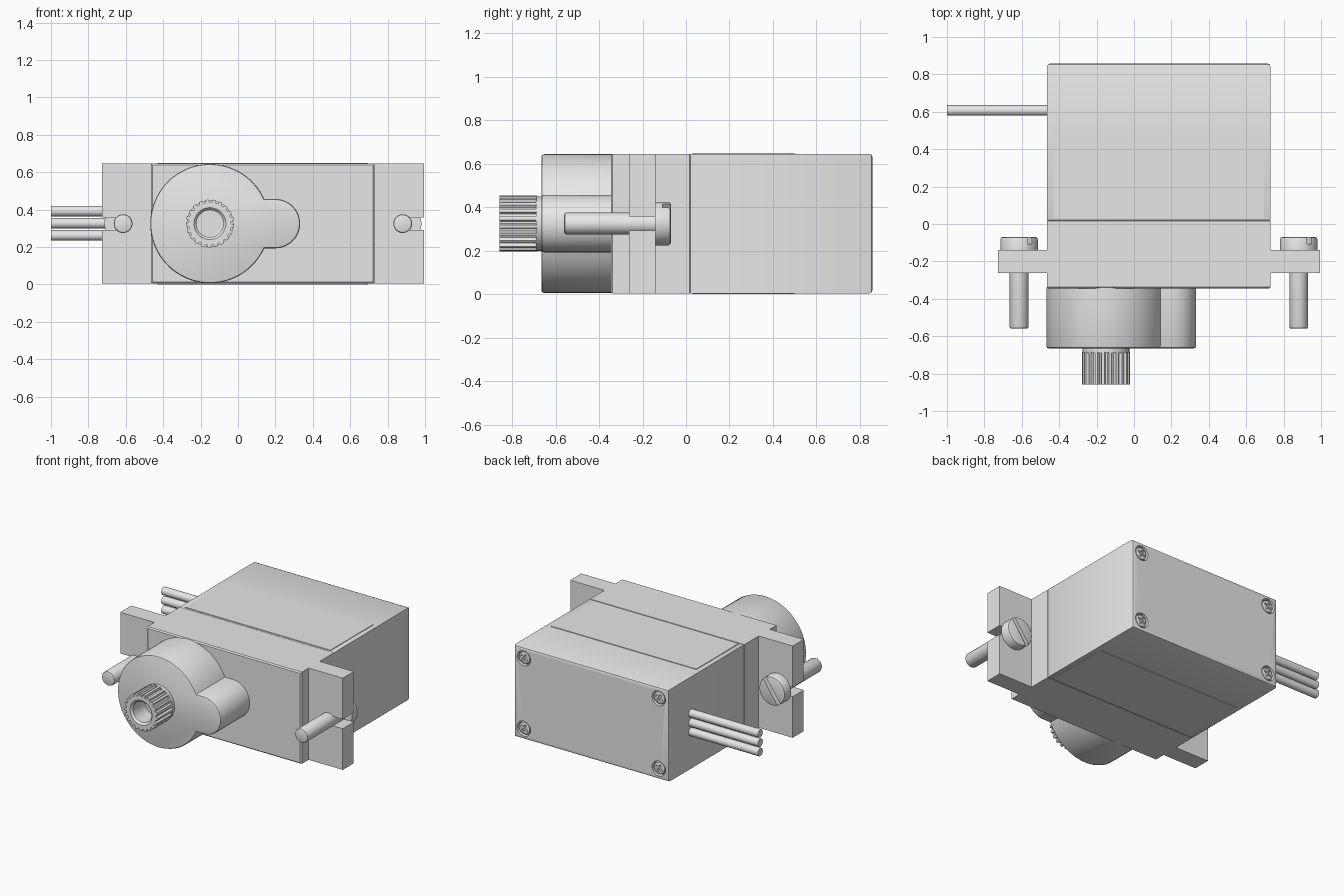
import bpy, bmesh
from math import sin, cos, pi, asin, radians, sqrt
from mathutils import Matrix

if "Cube" in bpy.data.objects:
    bpy.data.objects.remove(bpy.data.objects["Cube"])

grey = bpy.data.materials.new("light_grey")
grey.use_nodes = True
GREY = (0.8, 0.8, 0.8, 1)
grey.diffuse_color = GREY
grey.node_tree.nodes["Principled BSDF"].inputs["Base Color"].default_value = GREY

MID_X, MID_Z = 0.133, 0.325      # centre of the case
LEFT, RIGHT = -0.465, 0.73       # case ends
LOW, HIGH = 0.004, 0.646         # case bottom and top
HUB_X = -0.15                    # output shaft axis


def arc(cx, cz, r, a0=0, a1=2 * pi, n=40, closed=True):
    """Points on an arc in the x-z plane."""
    steps = n if closed else n - 1
    return [(cx + r * cos(a0 + (a1 - a0) * i / steps),
             cz + r * sin(a0 + (a1 - a0) * i / steps)) for i in range(n)]


def rect(x0, x1, z0, z1):
    return [(x0, z0), (x1, z0), (x1, z1), (x0, z1)]


def prism(name, points, y0, y1, front=0, back=0, segments=2):
    """Extrude an x-z outline along y, rounding the front or back rim."""
    bm = bmesh.new()
    a = [bm.verts.new((x, y0, z)) for x, z in points]
    b = [bm.verts.new((x, y1, z)) for x, z in points]
    bm.faces.new(a)
    bm.faces.new(b[::-1])
    for i in range(len(a)):
        j = (i + 1) % len(a)
        bm.faces.new((a[j], a[i], b[i], b[j]))
    bmesh.ops.recalc_face_normals(bm, faces=bm.faces)
    for size, y in ((front, y0), (back, y1)):
        if size:
            rim = [e for e in bm.edges
                   if all(abs(v.co.y - y) < 1e-5 for v in e.verts)]
            bmesh.ops.bevel(bm, geom=rim, offset=size, segments=segments,
                            profile=0.5, affect='EDGES')
    mesh = bpy.data.meshes.new(name)
    bm.to_mesh(mesh)
    bm.free()
    mesh.materials.append(grey)
    obj = bpy.data.objects.new(name, mesh)
    bpy.context.collection.objects.link(obj)
    return obj


def activate(obj):
    bpy.ops.object.select_all(action='DESELECT')
    obj.select_set(True)
    bpy.context.view_layer.objects.active = obj


def cut(obj, cutter):
    """Subtract a helper solid and discard it."""
    cutter.hide_render = True
    activate(obj)
    mod = obj.modifiers.new("cut", 'BOOLEAN')
    mod.operation = 'DIFFERENCE'
    mod.solver = 'EXACT'
    mod.object = cutter
    bpy.ops.object.modifier_apply(modifier=mod.name)
    bpy.data.objects.remove(cutter)


def slot(x, z, angle, length, width, y0, y1):
    """Straight screwdriver slot used as a cutter."""
    obj = prism("slot_cutter", rect(-length, length, -width, width), y0, y1)
    obj.data.transform(Matrix.Translation((x, 0, z)) @ Matrix.Rotation(-angle, 4, 'Y'))
    return obj


parts = []

# Case halves, with a fine seam between them
body = rect(LEFT, RIGHT, LOW, HIGH)
parts.append(prism("front_case", body, -0.345, 0.02, front=0.008, back=0.003, segments=1))
rear = prism("rear_case", body, 0.02, 0.858, front=0.003, back=0.016)
parts.append(rear)

# Thin labels on the top and bottom
for name, z0, z1 in (("bottom_label", 0, LOW), ("top_label", HIGH, 0.65)):
    parts.append(prism(name, rect(LEFT + 0.035, RIGHT - 0.035, z0, z1), 0.03, 0.5))

# Gear housing: round hub merged with a narrow lobe
R, r = 0.319, 0.132
a = asin(r / R)
outline = arc(HUB_X, MID_Z, R, a, 2 * pi - a, 64, False)
outline += arc(0.2, MID_Z, r, -pi / 2, pi / 2, 24, False)
parts.append(prism("gear_housing", outline, -0.665, -0.34, front=0.012))

# Output shaft: neck and splined tip with a bore
teeth, spline = 21, []
for i in range(teeth):
    for step, rad in ((0, 0.114), (0.3, 0.114), (0.45, 0.129), (0.85, 0.129)):
        t = 2 * pi * (i + step) / teeth
        spline.append((HUB_X + rad * cos(t), MID_Z + rad * sin(t)))
shaft = prism("output_spline", spline, -0.857, -0.685)
cut(shaft, prism("bore_cutter", arc(HUB_X, MID_Z, 0.072), -0.9, -0.71))
cone = prism("chamfer_cutter", arc(HUB_X, MID_Z, 0.1), -0.872, -0.842)
for v in cone.data.vertices:
    if v.co.y > -0.85:
        v.co.x = HUB_X + (v.co.x - HUB_X) * 0.71
        v.co.z = MID_Z + (v.co.z - MID_Z) * 0.71
cut(shaft, cone)
parts.append(shaft)
parts.append(prism("shaft_neck", arc(HUB_X, MID_Z, 0.125), -0.69, -0.66))

# Mounting ears with open slots, and their slotted screws
for side, s in (("right", -1), ("left", 1)):
    inner, hole, outer = (MID_X + s * d for d in (0.59, 0.7475, 0.861))
    ear = [(inner, LOW), (outer, LOW), (outer, MID_Z - 0.033), (hole, MID_Z - 0.033),
           (hole, MID_Z + 0.033), (outer, MID_Z + 0.033), (outer, HIGH), (inner, HIGH)]
    parts.append(prism(side + "_ear", ear, -0.262, -0.14))
    parts.append(prism(side + "_screw_shank", arc(hole, MID_Z, 0.05, n=32),
                       -0.56, -0.135, front=0.01))
    head = prism(side + "_screw_head", arc(hole, MID_Z, 0.1, n=48), -0.14, -0.07, back=0.012)
    cut(head, slot(hole, MID_Z, radians(55), 0.2, 0.014, -0.108, 0))
    parts.append(head)

# Recessed cross-head screws in the back corners
Y = 0.858
for vert, z in (("lower", LOW + 0.075), ("upper", HIGH - 0.075)):
    for side, x in (("right", LEFT + 0.075), ("left", RIGHT - 0.075)):
        cut(rear, prism("hole_cutter", arc(x, z, 0.052, n=32), Y - 0.03, Y + 0.1))
        screw = prism(vert + "_" + side + "_case_screw", arc(x, z, 0.044, n=32),
                      Y - 0.04, Y - 0.003, back=0.012)
        for turn in (0.5, 0.5 + pi / 2):
            cut(screw, slot(x, z, turn, 0.028, 0.007, Y - 0.02, Y + 0.1))
        parts.append(screw)

# Three-wire lead
for name, z in (("lower", 0.262), ("middle", 0.327), ("upper", 0.392)):
    wire = prism(name + "_wire", arc(0, 0, 0.028, n=24), 0, 0.55)
    wire.data.transform(Matrix.Translation((-0.45, 0.607, z)) @ Matrix.Rotation(pi / 2, 4, 'Z'))
    parts.append(wire)

for obj in parts:
    activate(obj)
    bpy.ops.object.shade_smooth_by_angle(angle=radians(30))
